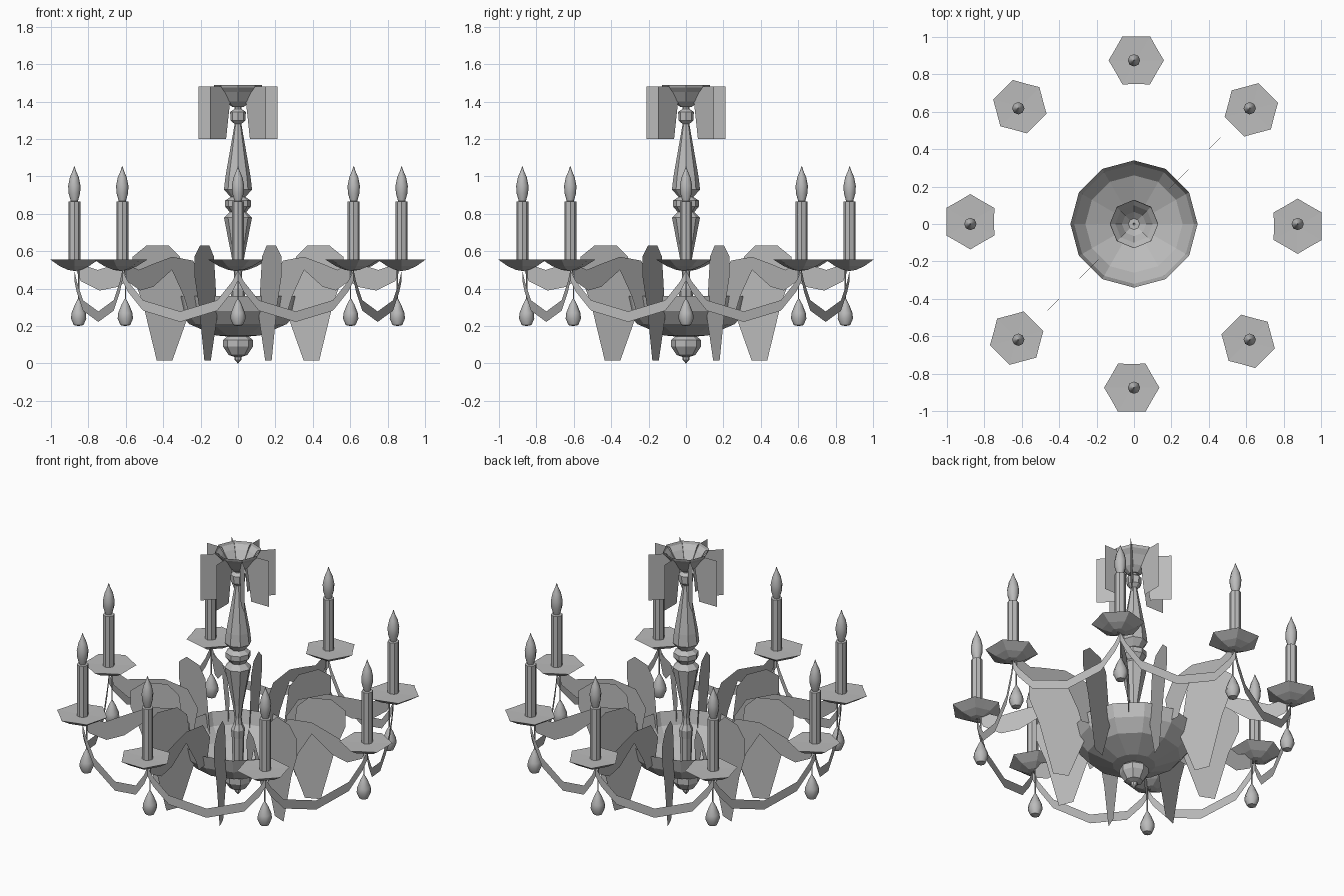
import bpy
from math import sin, cos, pi, radians

old = bpy.data.objects.get("Cube")
if old:
    bpy.data.objects.remove(old)

grey = bpy.data.materials.new("warm_grey_metal")
grey.use_nodes = True
COLOUR = (0.5, 0.5, 0.5, 1)
grey.diffuse_color = COLOUR
grey.node_tree.nodes["Principled BSDF"].inputs["Base Color"].default_value = COLOUR


def make(name, verts, faces, smooth=False):
    mesh = bpy.data.meshes.new(name)
    mesh.from_pydata(verts, [], faces)
    mesh.materials.append(grey)
    mesh.update()
    ob = bpy.data.objects.new(name, mesh)
    bpy.context.collection.objects.link(ob)
    if smooth:
        bpy.ops.object.select_all(action='DESELECT')
        ob.select_set(True)
        bpy.context.view_layer.objects.active = ob
        bpy.ops.object.shade_smooth_by_angle(angle=radians(50))
    return ob


def lathe(name, profile, sides, centre=(0, 0), turn=0, dent=1, smooth=False):
    """Turn a (radius, height) profile, listed upwards; dent pulls in every other side."""
    verts, faces = [], []
    for r, z in profile:
        for i in range(sides):
            a = turn + 2 * pi * i / sides
            rr = r * (dent if i % 2 else 1)
            verts.append((centre[0] + rr * cos(a), centre[1] + rr * sin(a), z))
    for k in range(len(profile) - 1):
        for i in range(sides):
            j = (i + 1) % sides
            a, b = k * sides, (k + 1) * sides
            faces.append((a + i, a + j, b + j, b + i))
    return make(name, verts, faces, smooth)


def radial_plate(name, outline, angle):
    """Thin upright plate standing along a radius."""
    verts = [(r * cos(angle), r * sin(angle), z) for r, z in outline]
    return make(name, verts, [tuple(range(len(verts)))])


# Ceiling canopy, open at the top
lathe("ceiling_canopy", [(.005, 1.37), (.03, 1.37), (.065, 1.4), (.1, 1.45),
                         (.125, 1.475), (.13, 1.49)], 8)

# Turned central column
lathe("column", [(.03, .16), (.035, .35), (.04, .4), (.025, .43), (.02, .47),
                 (.03, .55), (.075, .78), (.045, .81), (.07, .84), (.07, .87),
                 (.04, .89), (.075, .93), (.067, 1.0), (.018, 1.28),
                 (.04, 1.3), (.042, 1.345), (.02, 1.36), (.02, 1.38)], 8)

# Bowl and its finial
lathe("bowl", [(.01, .14), (.12, .15), (.26, .21), (.32, .28), (.34, .36)], 12)
lathe("finial", [(.001, .0), (.018, .02), (.02, .035), (.05, .045), (.08, .09),
                 (.08, .125), (.05, .15)], 8)

# Outlines in the radial plane
arm = [(.30, .30), (.27, .45), (.34, .55), (.50, .57), (.65, .53), (.75, .50),
       (.84, .53), (.87, .51), (.84, .44), (.74, .39), (.64, .41), (.50, .50),
       (.41, .36), (.38, .29)]
leaf = [(.38, .015), (.47, .015), (.55, .32), (.61, .47), (.61, .57), (.53, .63),
        (.40, .63), (.335, .57), (.31, .40), (.29, .25)]
tab = [(.09, 1.2), (.21, 1.2), (.21, 1.48), (.11, 1.48), (.06, 1.40)]

# Garland sag: position along the span, height of the strip's middle
sag = [(0, .47), (.05, .41), (.18, .31), (.5, .25), (.82, .31), (.95, .41), (1, .47)]
REACH = .875

for n in range(8):
    a = n * pi / 4
    b = a + pi / 4
    x, y = REACH * cos(a), REACH * sin(a)

    radial_plate(f"arm_{n}", arm, a)
    radial_plate(f"leaf_{n}", leaf, a + pi / 8)
    radial_plate(f"canopy_tab_{n}", tab, a)

    # Star-edged drip tray, set a little to one side
    tray_centre = (x + .012 * sin(a), y - .012 * cos(a))
    lathe(f"drip_tray_{n}", [(.005, .495), (.04, .5), (.09, .52), (.148, .555), (.005, .552)],
          12, tray_centre, a + pi / 6, .86)

    # Candle with its flame
    lathe(f"candle_{n}", [(.032, .55), (.032, .865), (.005, .87)], 8, (x, y), a)
    lathe(f"flame_{n}", [(.018, .865), (.031, .91), (.033, .95), (.024, .995),
                         (.009, 1.03), (.001, 1.055)], 8, (x, y), a, smooth=True)

    # Hanging drop on a thin wire
    hang = (.852 * cos(a), .852 * sin(a))
    lathe(f"drop_{n}", [(.001, .2), (.026, .205), (.041, .24), (.038, .27), (.02, .315),
                        (.004, .345)], 8, hang, a, smooth=True)
    lathe(f"wire_{n}", [(.004, .34), (.004, .5)], 4, hang, a)

    # Garland strip hung straight to the next arm
    ex, ey = REACH * cos(b), REACH * sin(b)
    verts = []
    for t, z in sag:
        px, py = x + (ex - x) * t, y + (ey - y) * t
        verts += [(px, py, z - .028), (px, py, z + .028)]
    make(f"garland_{n}", verts,
         [(2 * i, 2 * i + 2, 2 * i + 3, 2 * i + 1) for i in range(len(sag) - 1)])
